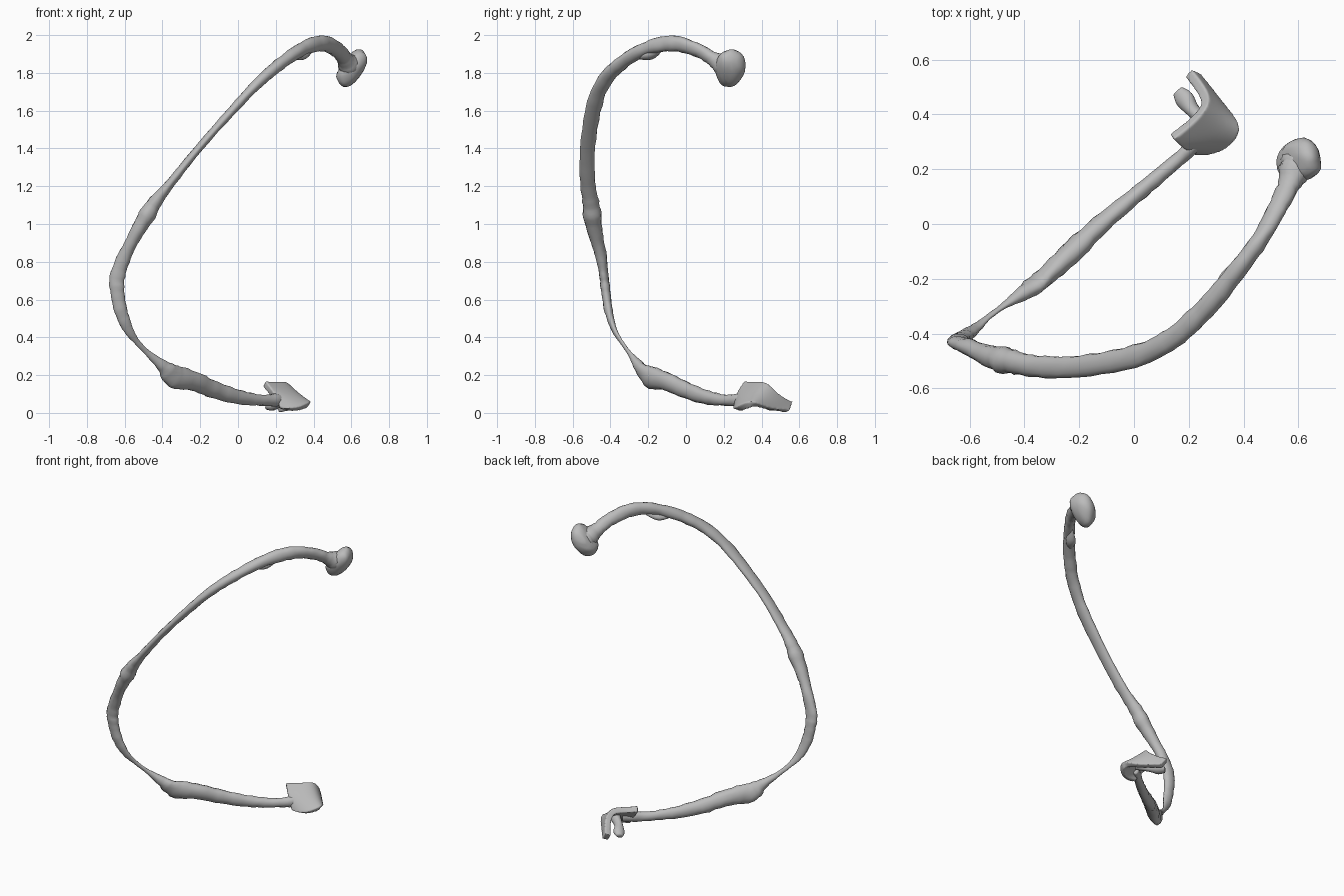
import bpy, bmesh, random
from math import cos, sin, tau
from mathutils import Vector

if "Cube" in bpy.data.objects:
    bpy.data.objects.remove(bpy.data.objects["Cube"])

random.seed(4)
bone = bpy.data.materials.new("bone_grey")
bone.diffuse_color = (0.5, 0.5, 0.5, 1)
bone.use_nodes = True
bone.node_tree.nodes["Principled BSDF"].inputs["Base Color"].default_value = bone.diffuse_color
SIDES = 14


def finish(name, bm):
    bmesh.ops.recalc_face_normals(bm, faces=bm.faces)
    me = bpy.data.meshes.new(name)
    bm.to_mesh(me)
    bm.free()
    ob = bpy.data.objects.new(name, me)
    bpy.context.collection.objects.link(ob)
    me.materials.append(bone)
    for p in me.polygons:
        p.use_smooth = True
    return ob


def spline(pts, steps):
    """Catmull-Rom interpolation of (x, y, z, a, b) rows."""
    rows = [Vector(p) for p in pts]
    rows = [rows[0]] + rows + [rows[-1]]
    out = []
    for i in range(1, len(rows) - 2):
        p0, p1, p2, p3 = rows[i - 1:i + 3]
        for s in range(steps):
            t = s / steps
            out.append(0.5 * (2 * p1 + (p2 - p0) * t + (2 * p0 - 5 * p1 + 4 * p2 - p3) * t * t
                              + (3 * p1 - p0 - 3 * p2 + p3) * t ** 3))
    return out + [rows[-1]]


def tube(name, pts, steps=5, rough=0.0):
    """Elliptical tube; a is the half width towards y, b the half width across it."""
    rows = spline(pts, steps)
    bm = bmesh.new()
    rings = []
    for i, r in enumerate(rows):
        c = Vector(r[:3])
        t = (Vector(rows[min(i + 1, len(rows) - 1)][:3]) - Vector(rows[max(i - 1, 0)][:3])).normalized()
        v = Vector((0, 1, 0)).cross(t).normalized()
        u = t.cross(v)
        k = 1 + random.uniform(-rough, rough)
        rings.append([bm.verts.new(c + k * (1 + random.uniform(-rough, rough))
                                   * (u * r[3] * cos(tau * j / SIDES) + v * r[4] * sin(tau * j / SIDES)))
                      for j in range(SIDES)])
    for A, B in zip(rings, rings[1:]):
        for j in range(SIDES):
            k = (j + 1) % SIDES
            bm.faces.new((A[j], A[k], B[k], B[j]))
    bm.faces.new(rings[0])
    bm.faces.new(rings[-1])
    return finish(name, bm)


# Long curved shaft, from the lower plate round to the upper head
tube("curved_shaft", [
    (.255, .32, .07, .018, .028), (.20, .27, .068, .026, .034), (.12, .20, .067, .027, .030),
    (0, .10, .085, .030, .038),
    (-.12, 0, .12, .034, .045), (-.24, -.115, .17, .040, .052), (-.34, -.205, .195, .032, .060),
    (-.40, -.25, .25, .028, .033), (-.47, -.295, .31, .012, .017), (-.53, -.338, .37, .009, .015),
    (-.58, -.38, .44, .014, .026), (-.62, -.41, .54, .022, .034), (-.64, -.425, .65, .025, .038),
    (-.637, -.435, .73, .025, .042), (-.60, -.45, .83, .030, .036), (-.55, -.475, .93, .036, .034),
    (-.485, -.495, 1.04, .048, .044), (-.435, -.505, 1.12, .043, .036), (-.35, -.52, 1.225, .040, .024),
    (-.20, -.52, 1.41, .039, .021), (0, -.485, 1.635, .042, .024), (.12, -.43, 1.76, .039, .028),
    (.22, -.35, 1.845, .039, .032), (.32, -.24, 1.915, .037, .035), (.40, -.14, 1.95, .034, .042),
    (.47, -.04, 1.953, .031, .042), (.53, .07, 1.917, .032, .040), (.565, .14, 1.875, .036, .042),
    (.585, .19, 1.845, .055, .058), (.60, .22, 1.83, .06, .07)], rough=0.05)

# Low swelling under the upper bend
tube("bend_swelling", [(.29, -.26, 1.88, .005, .005), (.345, -.195, 1.892, .032, .022),
                       (.40, -.12, 1.93, .005, .005)])

# Rounded upper head: softened convex hull
bm = bmesh.new()
for p in [(.635, .20, 1.96), (.64, .29, 1.955), (.715, .23, 1.86), (.64, .345, 1.85), (.70, .165, 1.87),
          (.60, .16, 1.77), (.57, .215, 1.68), (.535, .28, 1.75), (.51, .16, 1.77), (.505, .27, 1.80),
          (.63, .30, 1.76), (.57, .14, 1.85), (.56, .29, 1.85)]:
    bm.verts.new(p)
bmesh.ops.convex_hull(bm, input=bm.verts)
head = finish("upper_head", bm)
m = head.modifiers.new("soften", 'SUBSURF')
m.levels = m.render_levels = 2

# Fan-shaped lower plate, ending in a back prong
grid = [[(.145, .31, .17), (.19, .262, .11), (.225, .25, .025)],
        [(.21, .36, .165), (.27, .29, .10), (.325, .25, .02)],
        [(.275, .43, .172), (.34, .375, .11), (.412, .345, .078)],
        [(.275, .485, .10), (.315, .455, .07), (.345, .42, .022)],
        [(.21, .565, .06), (.225, .56, .04), (.245, .55, .012)]]
bm = bmesh.new()
vs = [[bm.verts.new(p) for p in row] for row in grid]
for A, B in zip(vs, vs[1:]):
    for j in range(2):
        bm.faces.new((A[j], A[j + 1], B[j + 1], B[j]))
plate = finish("lower_plate", bm)
# Thicken away from the outer face, then round the rim
outward = plate.data.polygons[2].normal.dot(Vector((.6, -.5, .5))) > 0
m = plate.modifiers.new("smooth", 'SUBSURF')
m.levels = m.render_levels = 3
m.boundary_smooth = 'PRESERVE_CORNERS'
m = plate.modifiers.new("thickness", 'SOLIDIFY')
m.thickness = .038
m.offset = -1 if outward else 1
m = plate.modifiers.new("even_skin", 'REMESH')
m.mode = 'VOXEL'
m.voxel_size = .006
m.use_smooth_shade = True
m = plate.modifiers.new("round_rim", 'SMOOTH')
m.factor = .5
m.iterations = 5

# Small inner prong
tube("inner_prong", [(.28, .36, .08, .032, .036), (.22, .41, .06, .025, .03), (.185, .455, .04, .036, .027),
                     (.16, .485, .03, .022, .014)])
